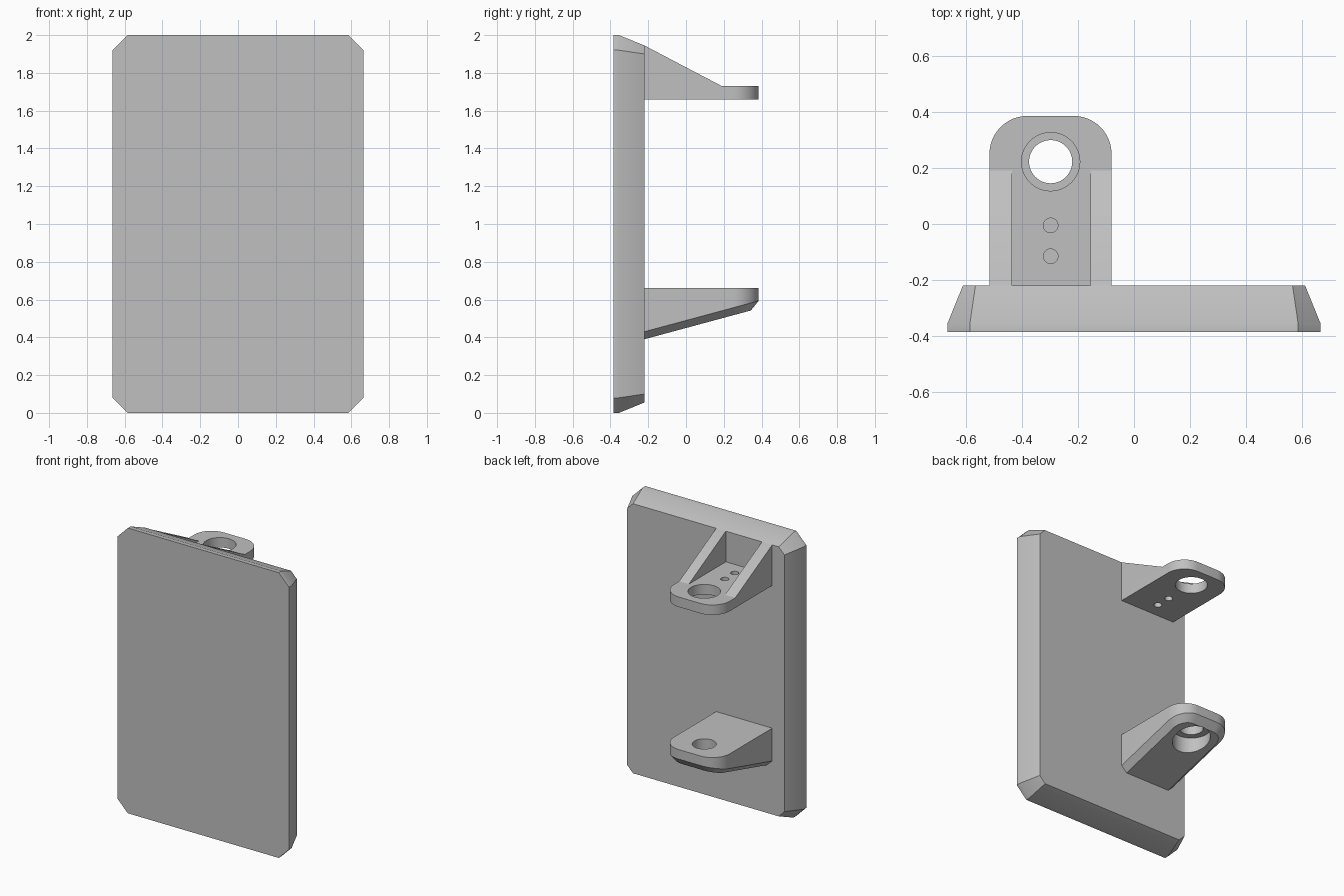
import bpy, bmesh
from math import sin, cos, pi

if "Cube" in bpy.data.objects:
    bpy.data.objects.remove(bpy.data.objects["Cube"])

grey = bpy.data.materials.new("plain_grey")
grey.use_nodes = True
GREY = (0.53, 0.53, 0.53, 1)
grey.diffuse_color = GREY
grey.node_tree.nodes["Principled BSDF"].inputs["Base Color"].default_value = GREY

BACK = -0.22                      # rear face of the plate
X0, X1, Y1 = -0.515, -0.08, 0.385   # shared bracket footprint
ROOT = BACK - 0.004               # brackets sink slightly into the plate
HOLE_X, HOLE_Y = -0.297, 0.222


def loft(name, rings):
    """Solid skinned through matching closed rings, capped at both ends."""
    bm = bmesh.new()
    loops = [[bm.verts.new(p) for p in ring] for ring in rings]
    for a, b in zip(loops, loops[1:]):
        for i in range(len(a)):
            j = (i + 1) % len(a)
            bm.faces.new((a[i], a[j], b[j], b[i]))
    bm.faces.new(loops[0][::-1])
    bm.faces.new(loops[-1])
    bmesh.ops.recalc_face_normals(bm, faces=bm.faces)
    mesh = bpy.data.meshes.new(name)
    bm.to_mesh(mesh)
    bm.free()
    mesh.materials.append(grey)
    obj = bpy.data.objects.new(name, mesh)
    bpy.context.collection.objects.link(obj)
    return obj


def octagon(y, half_w, low, cut):
    """Rectangle with clipped corners, standing at depth y."""
    w, h = half_w, 1 - low
    pts = [(w, h - cut), (w - cut, h), (cut - w, h), (-w, h - cut),
           (-w, cut - h), (cut - w, -h), (w - cut, -h), (w, cut - h)]
    return [(x, y, 1 + z) for x, z in pts]


def tongue(height, inset=0, radius=0.135, steps=12):
    """Bracket outline with two round far corners; height is a function of y."""
    r = radius - inset
    pts = [(X0 + inset, ROOT), (X1 - inset, ROOT)]
    for cx, start in ((X1 - radius, 0), (X0 + radius, pi / 2)):
        for i in range(steps + 1):
            a = start + pi / 2 * i / steps
            pts.append((cx + r * cos(a), Y1 - radius + r * sin(a)))
    return [(x, y, height(y)) for x, y in pts]


def bore(obj, y, radius, low, high, sides=48):
    """Cut a vertical round hole centred on the bracket."""
    ring = [(HOLE_X + radius * cos(2 * pi * i / sides),
             y + radius * sin(2 * pi * i / sides)) for i in range(sides)]
    cutter = loft("hole_cutter", [[(x, v, z) for x, v in ring] for z in (low, high)])
    cutter.hide_render = True
    mod = obj.modifiers.new("hole", "BOOLEAN")
    mod.operation, mod.solver, mod.object = "DIFFERENCE", "EXACT", cutter
    bpy.context.view_layer.objects.active = obj
    bpy.ops.object.modifier_apply(modifier=mod.name)
    bpy.data.objects.remove(cutter)


# Plate with clipped corners and a bevelled rear rim
plate = loft("plate", [octagon(-0.385, 0.665, 0, 0.08),
                       octagon(-0.355, 0.665, 0, 0.08),
                       octagon(BACK, 0.61, 0.055, 0.045)])

# Upper bracket: flat tongue with a large hole and two small ones
upper = loft("upper_bracket", [tongue(lambda y: 1.66), tongue(lambda y: 1.73)])
for y, radius in ((HOLE_Y, 0.104), (-0.005, 0.026), (-0.115, 0.026)):
    bore(upper, y, radius, 1.6, 1.8)

# Sloping side gussets on the upper bracket
profile = [(ROOT, 1.67), (0.19, 1.67), (0.19, 1.73), (BACK, 1.945), (ROOT, 1.945)]
gussets = [loft(name, [[(x, y, z) for y, z in profile] for x in span])
           for name, span in (("right_gusset", (X0, -0.435)),
                              ("left_gusset", (-0.155, X1)))]

# Lower bracket: solid wedge with a chamfered underside and a stepped hole
slope = 0.27
lower = loft("lower_bracket", [
    tongue(lambda y: 0.66),
    tongue(lambda y: 0.43 + slope * (y - BACK)),
    tongue(lambda y: 0.39 + slope * (y - BACK), inset=0.042)])
bore(lower, HOLE_Y, 0.077, 0.3, 0.8)
bore(lower, HOLE_Y, 0.123, 0.3, 0.59)

# Smooth the rounded walls, keep the edges crisp
bpy.ops.object.select_all(action="DESELECT")
for obj in (plate, upper, lower, *gussets):
    obj.select_set(True)
bpy.context.view_layer.objects.active = plate
bpy.ops.object.shade_smooth_by_angle(angle=pi / 6)
